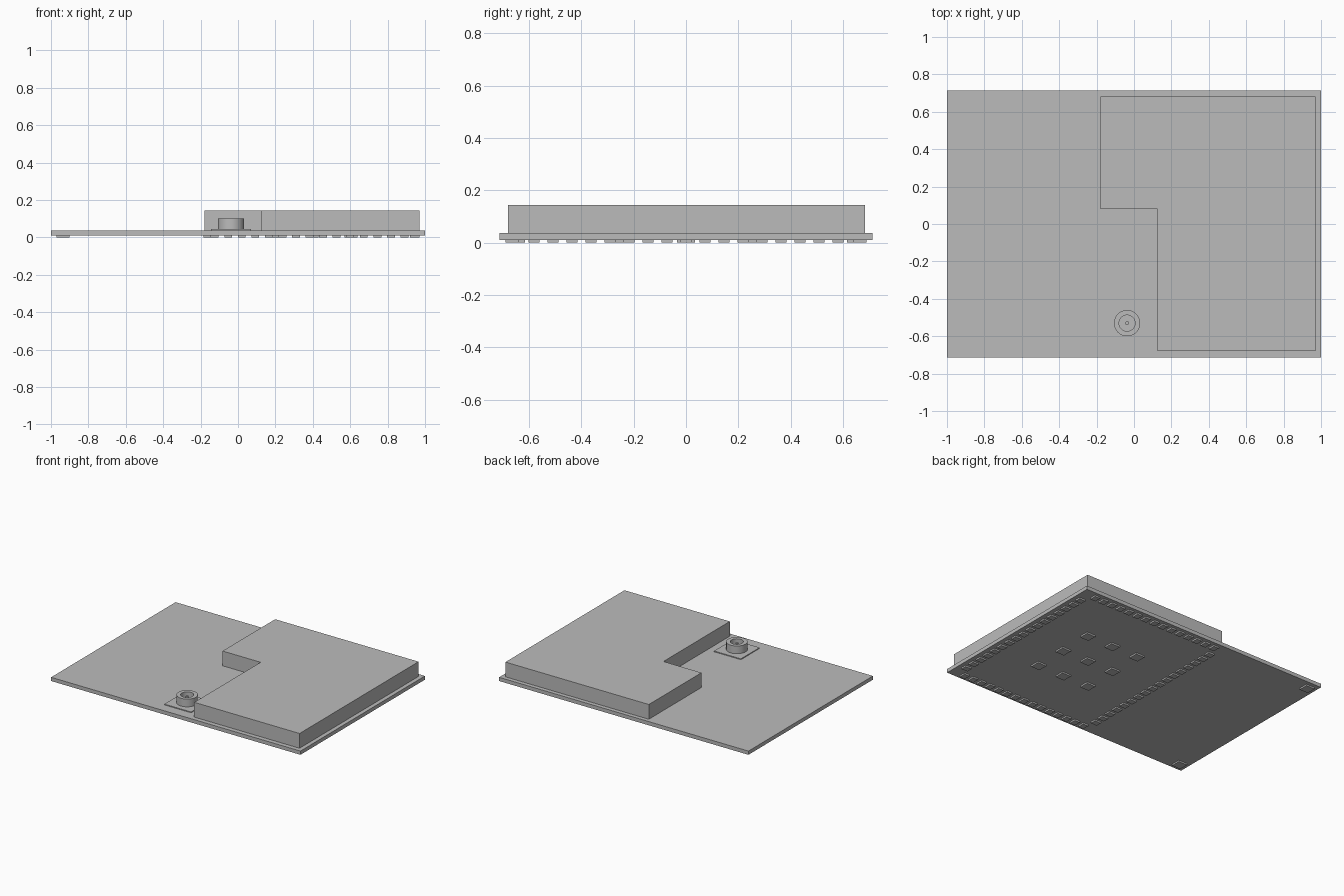
import bpy
import bmesh
import math
from mathutils import Matrix, Vector

cube = bpy.data.objects.get("Cube")
if cube:
    bpy.data.objects.remove(cube, do_unlink=True)

grey = bpy.data.materials.new("plain grey")
grey.use_nodes = True
COLOUR = (0.5, 0.5, 0.5, 1)
grey.diffuse_color = COLOUR
grey.node_tree.nodes["Principled BSDF"].inputs["Base Color"].default_value = COLOUR

BOARD_BOTTOM, BOARD_TOP = 0.011, 0.038


def finish(name, bm):
    bmesh.ops.recalc_face_normals(bm, faces=bm.faces)
    mesh = bpy.data.meshes.new(name)
    bm.to_mesh(mesh)
    bm.free()
    mesh.materials.append(grey)
    obj = bpy.data.objects.new(name, mesh)
    bpy.context.collection.objects.link(obj)
    return obj


def add_box(bm, x, y, sx, sy, z0, z1):
    place = Matrix.Translation((x, y, (z0 + z1) / 2)) @ Matrix.Diagonal((sx, sy, z1 - z0, 1))
    bmesh.ops.create_cube(bm, size=1, matrix=place)


def box(name, *dims):
    bm = bmesh.new()
    add_box(bm, *dims)
    return finish(name, bm)


def pads(name, centres, sx, sy):
    bm = bmesh.new()
    for x, y in centres:
        add_box(bm, x, y, sx, sy, 0, BOARD_BOTTOM)
    return finish(name, bm)


def lathe(name, profile, x, y, steps=48):
    bm = bmesh.new()
    verts = [bm.verts.new((r, 0, z)) for r, z in profile]
    edges = [bm.edges.new(pair) for pair in zip(verts, verts[1:])]
    bmesh.ops.spin(bm, geom=verts + edges, cent=(0, 0, 0), axis=(0, 0, 1),
                   angle=math.tau, steps=steps)
    bmesh.ops.remove_doubles(bm, verts=bm.verts, dist=0.0001)
    bmesh.ops.translate(bm, verts=bm.verts, vec=(x, y, 0))
    obj = finish(name, bm)
    bpy.ops.object.select_all(action="DESELECT")
    bpy.context.view_layer.objects.active = obj
    obj.select_set(True)
    bpy.ops.object.shade_smooth_by_angle(angle=math.radians(30))
    return obj


# Circuit board
box("circuit_board", 0, 0, 2, 1.426, BOARD_BOTTOM, BOARD_TOP)

# L-shaped shielding can
bm = bmesh.new()
outline = [(0.125, -0.68), (0.97, -0.68), (0.97, 0.683),
           (-0.18, 0.683), (-0.18, 0.08), (0.125, 0.08)]
base = bm.faces.new([bm.verts.new((x, y, BOARD_TOP)) for x, y in outline])
top = bmesh.ops.extrude_face_region(bm, geom=[base], use_keep_orig=True)["geom"]
bmesh.ops.translate(bm, verts=[v for v in top if isinstance(v, bmesh.types.BMVert)],
                    vec=Vector((0, 0, 0.145 - BOARD_TOP)))
finish("shield_can", bm)

# Antenna connector: thin base, hollow collar and centre pin
CX, CY = -0.037, -0.53
box("connector_base", CX, CY, 0.215, 0.215, BOARD_TOP, 0.044)
lathe("connector_collar", [(0, 0.044), (0.07, 0.044), (0.07, 0.1),
                           (0.043, 0.1), (0.043, 0.06), (0, 0.06)], CX, CY)
lathe("connector_pin", [(0, 0.06), (0.01, 0.06), (0.01, 0.09), (0, 0.09)], CX, CY, 16)

# Contact pads around the rim of the shielded area
PITCH = 0.0725
pads("side_row_pads", [(0.89 - i * PITCH, y) for i in range(15) for y in (-0.665, 0.665)],
     0.042, 0.05)
pads("column_pads", [(x, i * PITCH) for i in range(-8, 9) for x in (-0.16, 0.945)],
     0.05, 0.042)

# Ground pads in the middle and support pads at the far corners
pads("ground_pads", [(0.395 + i * 0.21, j * 0.25) for i in (-1, 0, 1) for j in (-1, 0, 1)],
     0.07, 0.07)
pads("corner_pads", [(-0.935, -0.65), (-0.935, 0.65)], 0.07, 0.07)
